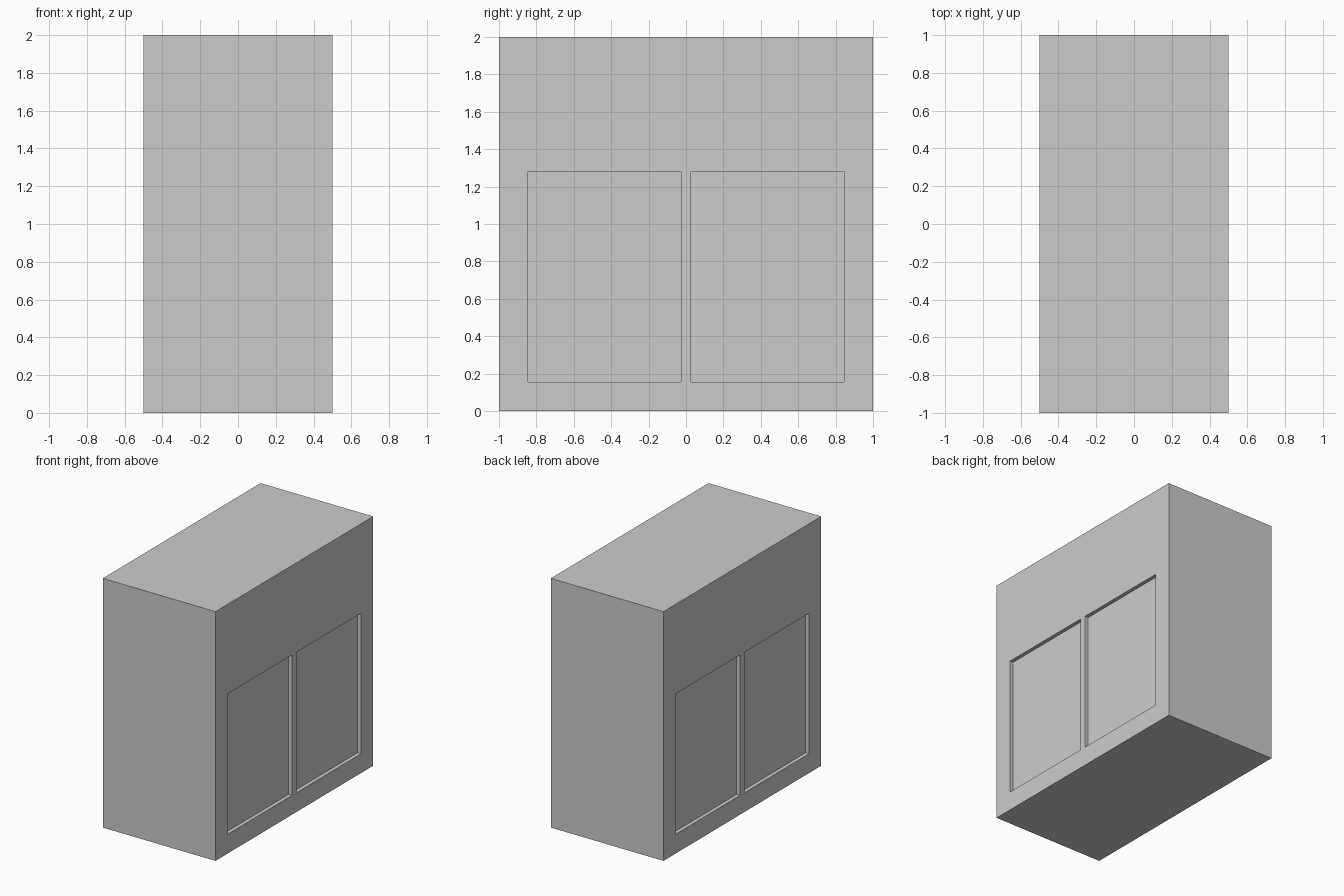
import bpy

if "Cube" in bpy.data.objects:
    bpy.data.objects.remove(bpy.data.objects["Cube"])

DEPTH = 0.03             # recess depth
Y0, Y1 = 0.028, 0.846    # panel extent from the centre line
Z0, Z1 = 0.155, 1.282    # panel height range


def box(name, center, size):
    bpy.ops.mesh.primitive_cube_add(size=1, location=center)
    obj = bpy.context.object
    obj.name = name
    obj.scale = size
    bpy.ops.object.transform_apply(location=True, rotation=True, scale=True)
    return obj


# Main cabinet block
cabinet = box("cabinet_body", (0, 0, 1), (1, 2, 2))

# Two shallow panel recesses on each broad side
for sx in (-1, 1):
    for sy in (-1, 1):
        cutter = box("panel_cutter",
                     (sx * 0.5, sy * (Y0 + Y1) / 2, (Z0 + Z1) / 2),
                     (2 * DEPTH, Y1 - Y0, Z1 - Z0))
        cutter.hide_render = True
        mod = cabinet.modifiers.new("panel_recess", 'BOOLEAN')
        mod.operation = 'DIFFERENCE'
        mod.solver = 'EXACT'
        mod.object = cutter
        bpy.context.view_layer.objects.active = cabinet
        bpy.ops.object.modifier_apply(modifier=mod.name)
        bpy.data.objects.remove(cutter, do_unlink=True)
